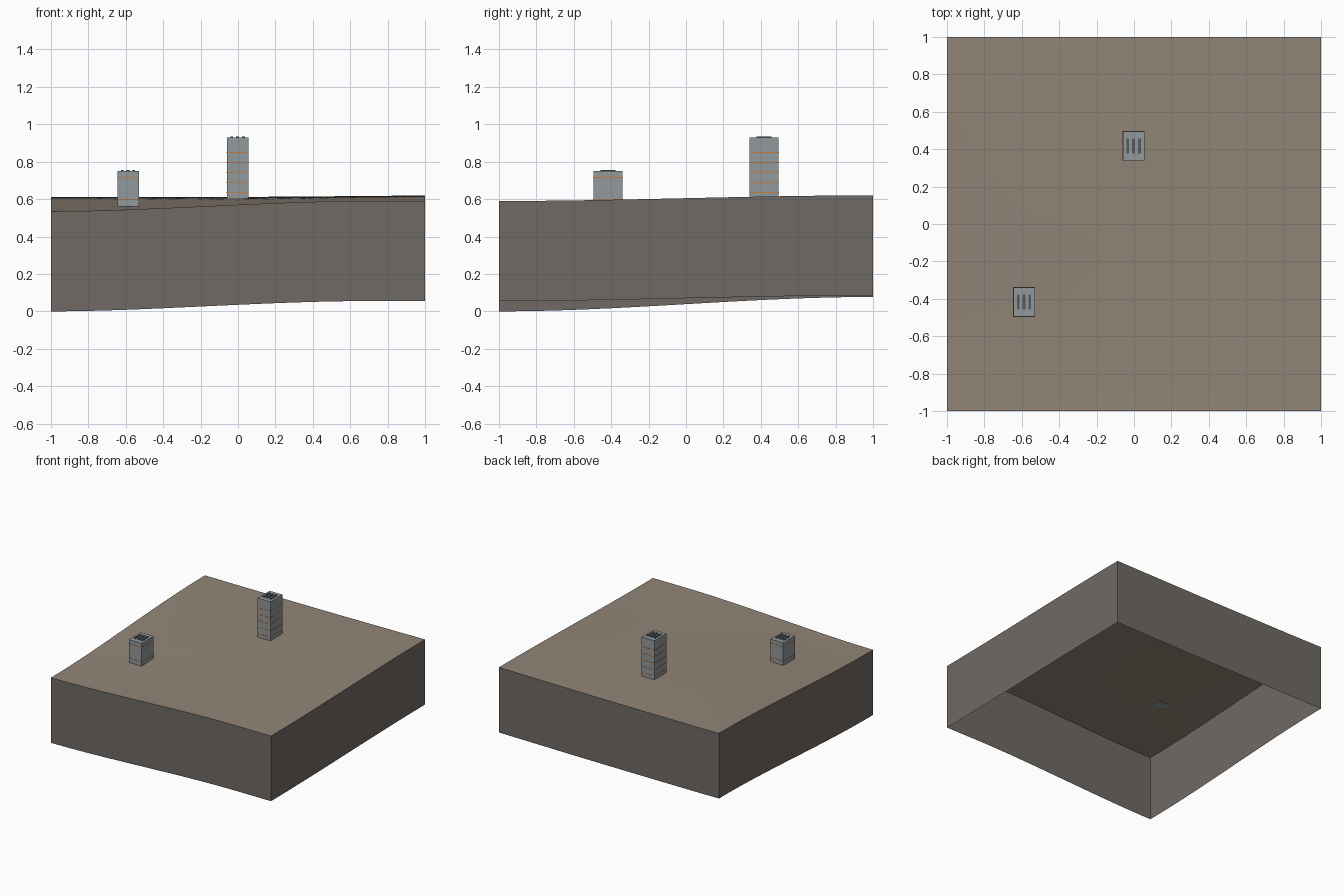
import bpy, bmesh, math

cube = bpy.data.objects.get("Cube")
if cube:
    bpy.data.objects.remove(cube, do_unlink=True)


def material(name, rgb):
    m = bpy.data.materials.new(name)
    m.use_nodes = True
    m.diffuse_color = (*rgb, 1)
    m.node_tree.nodes["Principled BSDF"].inputs["Base Color"].default_value = (*rgb, 1)
    return m


EARTH = material("brown earth", (0.29, 0.235, 0.185))
ROCK = material("dark rock", (0.16, 0.143, 0.128))
WALL = material("grey concrete", (0.29, 0.32, 0.335))
TRIM = material("orange trim", (0.55, 0.2, 0.05))
VENT = material("dark vent", (0.09, 0.1, 0.115))
DEPTH = 0.535


def ease(t):
    t = min(max(t, 0), 1)
    return t * t * (3 - 2 * t)


def ground(x, y):
    """Height of the gently rolling land."""
    v = ease((y + 1) / 2)
    left, right = DEPTH + 0.077 * v, 0.59 + 0.03 * v
    t = ease((x + 1) / 1.7)
    bump = 0.012 * math.exp(-(x + 0.5) ** 2 / 0.25 - (y - 0.1) ** 2 / 0.5)
    dip = 0.006 * (1 - x * x) * v * v
    return left + (right - left) * t + bump * (1 - x * x) - dip


def finish(bm, name, mats):
    me = bpy.data.meshes.new(name)
    bm.to_mesh(me)
    bm.free()
    for m in mats:
        me.materials.append(m)
    ob = bpy.data.objects.new(name, me)
    bpy.context.collection.objects.link(ob)
    return ob


def box(name, centre, size, mat):
    bm = bmesh.new()
    bmesh.ops.create_cube(bm, size=1)
    bmesh.ops.scale(bm, vec=size, verts=bm.verts)
    bmesh.ops.translate(bm, vec=centre, verts=bm.verts)
    return finish(bm, name, [mat])


# Land surface
bm = bmesh.new()
bmesh.ops.create_grid(bm, x_segments=32, y_segments=32, size=1)
for v in bm.verts:
    v.co.z = ground(v.co.x, v.co.y)
for f in bm.faces:
    f.smooth = True
finish(bm, "land_surface", [EARTH])

# Open-bottomed skirt that follows the land's rim
bm = bmesh.new()
bmesh.ops.create_grid(bm, x_segments=32, y_segments=32, size=1)
for v in bm.verts:
    v.co.z = ground(v.co.x, v.co.y)
rim = [e for e in bm.edges if e.is_boundary]
inner = list(bm.faces)
new = bmesh.ops.extrude_edge_only(bm, edges=rim)["geom"]
for v in new:
    if isinstance(v, bmesh.types.BMVert):
        v.co.z -= DEPTH
bmesh.ops.delete(bm, geom=inner, context="FACES")
for f in bm.faces:
    c = f.calc_center_median()
    f.normal_update()
    if f.normal.x * c.x + f.normal.y * c.y < 0:
        f.normal_flip()
finish(bm, "land_skirt", [ROCK])


# Towers with trim bands and roof vents
def tower(name, x, y, top, bands):
    w, d = 0.115, 0.155
    base = ground(x, y)
    box(name + "_body", (x, y, (base + top) / 2), (w, d, top - base), WALL)
    for i, z in enumerate(bands):
        box(f"{name}_band_{i + 1}", (x, y, z), (w + 0.003, d + 0.003, 0.005), TRIM)
    for i in (-1, 0, 1):
        box(f"{name}_vent_{i + 2}", (x + i * 0.031, y, top + 0.003), (0.015, 0.08, 0.008), VENT)


tower("tall_tower", -0.002, 0.418, 0.929, [0.636 + 0.0535 * i for i in range(5)])
tower("short_tower", -0.588, -0.417, 0.75, [0.597, 0.715])
